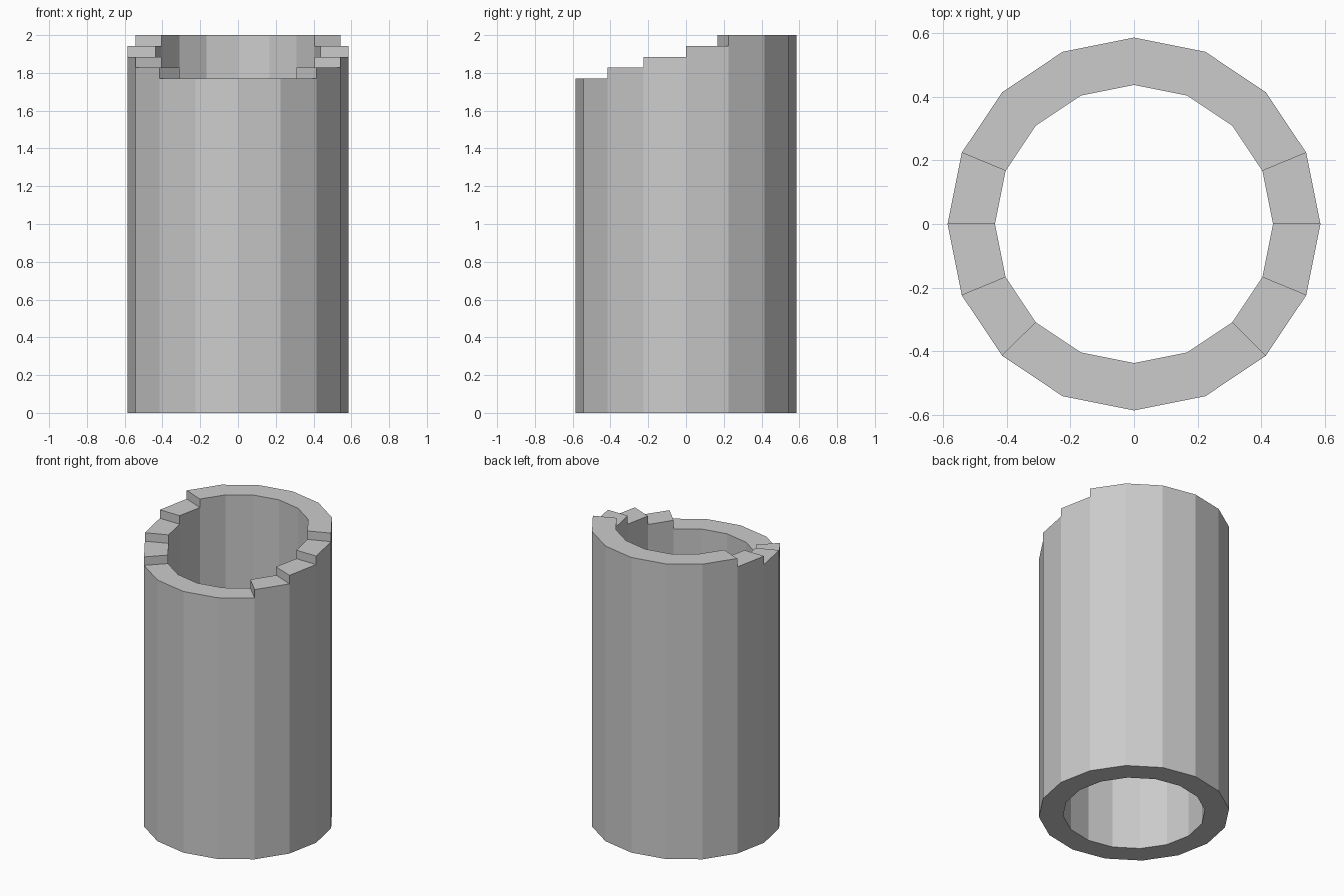
import bpy
import bmesh
from math import cos, sin, tau

SIDES = 16
OUTER, INNER = 0.586, 0.437
LOW, HIGH = 1.77, 2.0
STEPS = 4

cube = bpy.data.objects.get("Cube")
if cube:
    bpy.data.objects.remove(cube, do_unlink=True)

grey = bpy.data.materials.new("light grey")
grey.use_nodes = True
colour = (0.6, 0.6, 0.6, 1)
grey.diffuse_color = colour
grey.node_tree.nodes["Principled BSDF"].inputs["Base Color"].default_value = colour


def point(radius, i, z):
    a = tau * i / SIDES
    return (radius * cos(a), radius * sin(a), z)


def sector_height(i):
    """Rim height of a sector: low at the front, stepping up to the back."""
    from_front = abs((i + 0.5 - SIDES * 3 / 4 + SIDES / 2) % SIDES - SIDES / 2)
    step = min(max(int(from_front) - 1, 0), STEPS)
    return LOW + (HIGH - LOW) * step / STEPS


bm = bmesh.new()


def quad(*corners):
    bm.faces.new([bm.verts.new(c) for c in corners])


for i in range(SIDES):
    j = i + 1
    h, h_next = sector_height(i), sector_height(j % SIDES)
    # Outer wall, inner wall, rim and underside
    quad(point(OUTER, i, 0), point(OUTER, j, 0), point(OUTER, j, h), point(OUTER, i, h))
    quad(point(INNER, j, 0), point(INNER, i, 0), point(INNER, i, h), point(INNER, j, h))
    quad(point(INNER, i, h), point(OUTER, i, h), point(OUTER, j, h), point(INNER, j, h))
    quad(point(OUTER, i, 0), point(INNER, i, 0), point(INNER, j, 0), point(OUTER, j, 0))
    # Riser between sectors of different height
    if abs(h - h_next) > 0.001:
        quad(point(INNER, j, h_next), point(INNER, j, h),
             point(OUTER, j, h), point(OUTER, j, h_next))

bmesh.ops.remove_doubles(bm, verts=bm.verts, dist=0.0005)

mesh = bpy.data.meshes.new("stepped_tube")
bm.to_mesh(mesh)
bm.free()
mesh.materials.append(grey)
tube = bpy.data.objects.new("stepped_tube", mesh)
bpy.context.collection.objects.link(tube)
